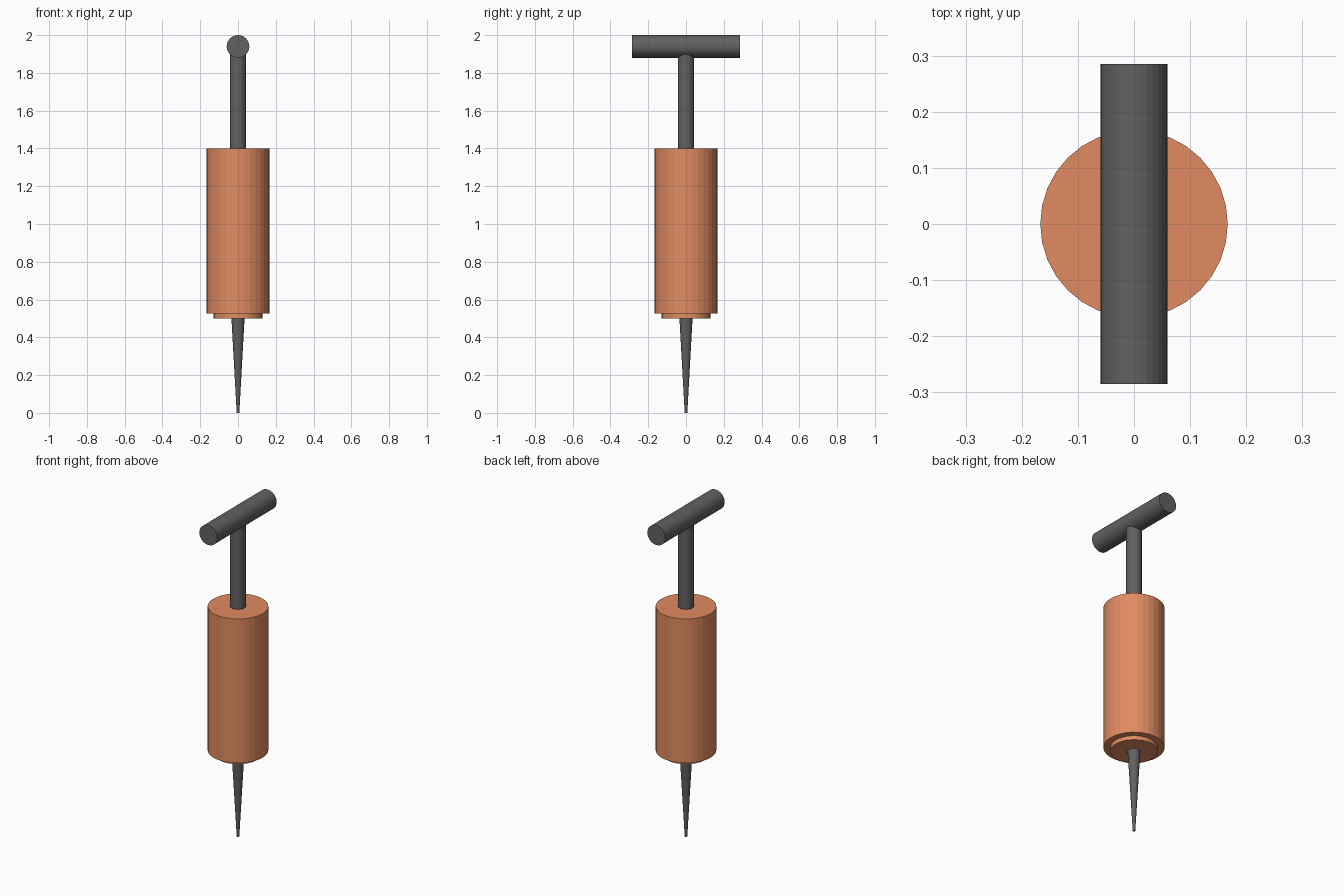
import bpy
import math

if "Cube" in bpy.data.objects:
    bpy.data.objects.remove(bpy.data.objects["Cube"])


def material(name, rgb):
    m = bpy.data.materials.new(name)
    m.diffuse_color = (*rgb, 1)
    m.use_nodes = True
    m.node_tree.nodes["Principled BSDF"].inputs["Base Color"].default_value = m.diffuse_color
    return m


ORANGE = material("orange_plastic", (0.75, 0.26, 0.12))
DARK = material("dark_metal", (0.12, 0.12, 0.12))


def cone(name, r_low, r_high, z0, z1, mat):
    """Upright 32-sided cylinder or taper between two heights."""
    bpy.ops.mesh.primitive_cone_add(vertices=32, radius1=r_low, radius2=r_high,
                                    depth=z1 - z0, location=(0, 0, (z0 + z1) / 2))
    ob = bpy.context.object
    ob.name = name
    ob.data.materials.append(mat)
    return ob


# Barrel with its smaller nose step
cone("barrel", 0.167, 0.167, 0.525, 1.40, ORANGE)
cone("barrel_nose", 0.129, 0.129, 0.50, 0.53, ORANGE)

# Tapered needle below, plunger rod above
cone("needle", 0.007, 0.035, 0.0, 0.505, DARK)
cone("plunger_rod", 0.043, 0.043, 1.39, 1.92, DARK)

# Cross handle along y
bpy.ops.mesh.primitive_cylinder_add(vertices=32, radius=0.06, depth=0.57,
                                    location=(0, 0, 1.94),
                                    rotation=(math.pi / 2, 0, 0))
handle = bpy.context.object
handle.name = "plunger_handle"
handle.data.materials.append(DARK)
